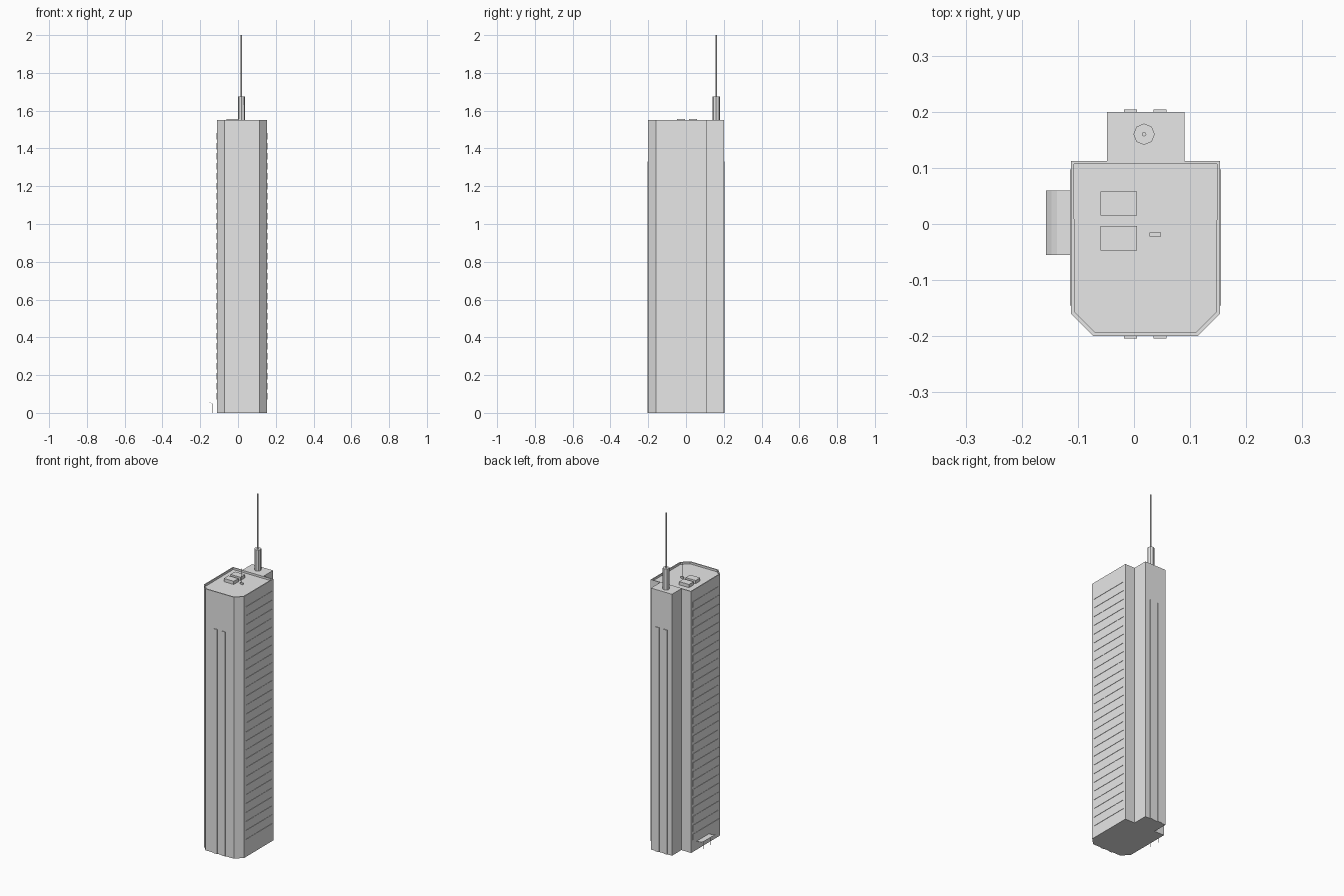
import bpy
import bmesh
from mathutils import Matrix, Vector

cube = bpy.data.objects.get("Cube")
if cube:
    bpy.data.objects.remove(cube, do_unlink=True)

# Single material
grey = bpy.data.materials.new("light grey")
grey.use_nodes = True
colour = (0.8, 0.8, 0.8, 1)
grey.diffuse_color = colour
grey.node_tree.nodes["Principled BSDF"].inputs["Base Color"].default_value = colour

TOP = 1.55
LEFT, RIGHT = 0.153, -0.112
FRONT, REAR = -0.2, 0.112


def finish(name, bm):
    bmesh.ops.recalc_face_normals(bm, faces=bm.faces)
    mesh = bpy.data.meshes.new(name)
    bm.to_mesh(mesh)
    bm.free()
    mesh.materials.append(grey)
    obj = bpy.data.objects.new(name, mesh)
    bpy.context.collection.objects.link(obj)
    return obj


def add_box(bm, low, high):
    low, high = Vector(low), Vector(high)
    matrix = Matrix.Translation((low + high) / 2) @ Matrix.Diagonal((*(high - low), 1))
    bmesh.ops.create_cube(bm, size=1, matrix=matrix)


def box(name, low, high):
    bm = bmesh.new()
    add_box(bm, low, high)
    return finish(name, bm)


def cylinder(name, x, y, z0, z1, radius, sides):
    bm = bmesh.new()
    bmesh.ops.create_cone(bm, cap_ends=True, segments=sides, radius1=radius, radius2=radius,
                          depth=z1 - z0, matrix=Matrix.Translation((x, y, (z0 + z1) / 2)))
    return finish(name, bm)


# Tower block with chamfered front corners and a sunken roof inside a parapet
cut = 0.04
plan = [(RIGHT, REAR), (RIGHT, FRONT + cut), (RIGHT + cut, FRONT),
        (LEFT - cut, FRONT), (LEFT, FRONT + cut), (LEFT, REAR)]
bm = bmesh.new()
base = bm.faces.new([bm.verts.new((x, y, 0)) for x, y in plan])
raised = bmesh.ops.extrude_face_region(bm, geom=[base], use_keep_orig=True)["geom"]
bmesh.ops.translate(bm, vec=(0, 0, TOP), verts=[v for v in raised if isinstance(v, bmesh.types.BMVert)])
bmesh.ops.recalc_face_normals(bm, faces=bm.faces)
roof = max(bm.faces, key=lambda f: f.calc_center_median().z)
bmesh.ops.inset_region(bm, faces=[roof], thickness=0.007)
well = bmesh.ops.extrude_face_region(bm, geom=[roof])["geom"]
bmesh.ops.translate(bm, vec=(0, 0, -0.012), verts=[v for v in well if isinstance(v, bmesh.types.BMVert)])
if roof.is_valid:
    bmesh.ops.delete(bm, geom=[roof], context='FACES_ONLY')
finish("tower_block", bm)

# Rear service core
box("rear_core", (-0.048, REAR, 0), (0.09, 0.2, TOP))

# Vertical fins on the front and the back
for side, y in (("front", FRONT), ("rear", 0.2)):
    for i, x in enumerate((-0.018, 0.035)):
        box(f"{side}_fin_{i + 1}", (x, y - 0.004, 0), (x + 0.023, y + 0.004, 1.33))

# Rows of shallow floor panels on both sides
for side, x in (("left", LEFT), ("right", RIGHT)):
    bm = bmesh.new()
    for floor in range(27):
        z = 0.07 + floor * 0.053
        add_box(bm, (x - 0.002, -0.145, z), (x + 0.002, 0.097, z + 0.035))
    finish(f"{side}_floor_panels", bm)

# Mast base and antenna
cylinder("mast_base", 0.018, 0.16, TOP, 1.675, 0.019, 8)
cylinder("antenna", 0.018, 0.16, 1.67, 2.0, 0.004, 8)

# Rooftop plant units and a small aerial
for i, y in enumerate((-0.047, 0.015)):
    box(f"roof_unit_{i + 1}", (-0.06, y, 1.538), (0.005, y + 0.043, 1.557))
box("aerial_foot", (0.028, -0.022, 1.538), (0.048, -0.015, 1.548))
box("aerial", (0.032, -0.019, 1.545), (0.035, -0.0185, 1.63))

# Entrance canopy with an upturned edge on two thin posts
bm = bmesh.new()
profile = [(-0.157, 0.058), (-0.147, 0.053), (-0.137, 0.05), (RIGHT, 0.049)]
rows = [[bm.verts.new((x, y, z)) for x, z in profile] for y in (-0.055, 0.06)]
for i in range(len(profile) - 1):
    bm.faces.new((rows[0][i], rows[0][i + 1], rows[1][i + 1], rows[1][i]))
canopy = finish("entrance_canopy", bm)
solid = canopy.modifiers.new("thickness", 'SOLIDIFY')
solid.thickness = 0.001
for i, y in enumerate((-0.03, 0.035)):
    cylinder(f"canopy_post_{i + 1}", -0.137, y, 0, 0.05, 0.0015, 6)
